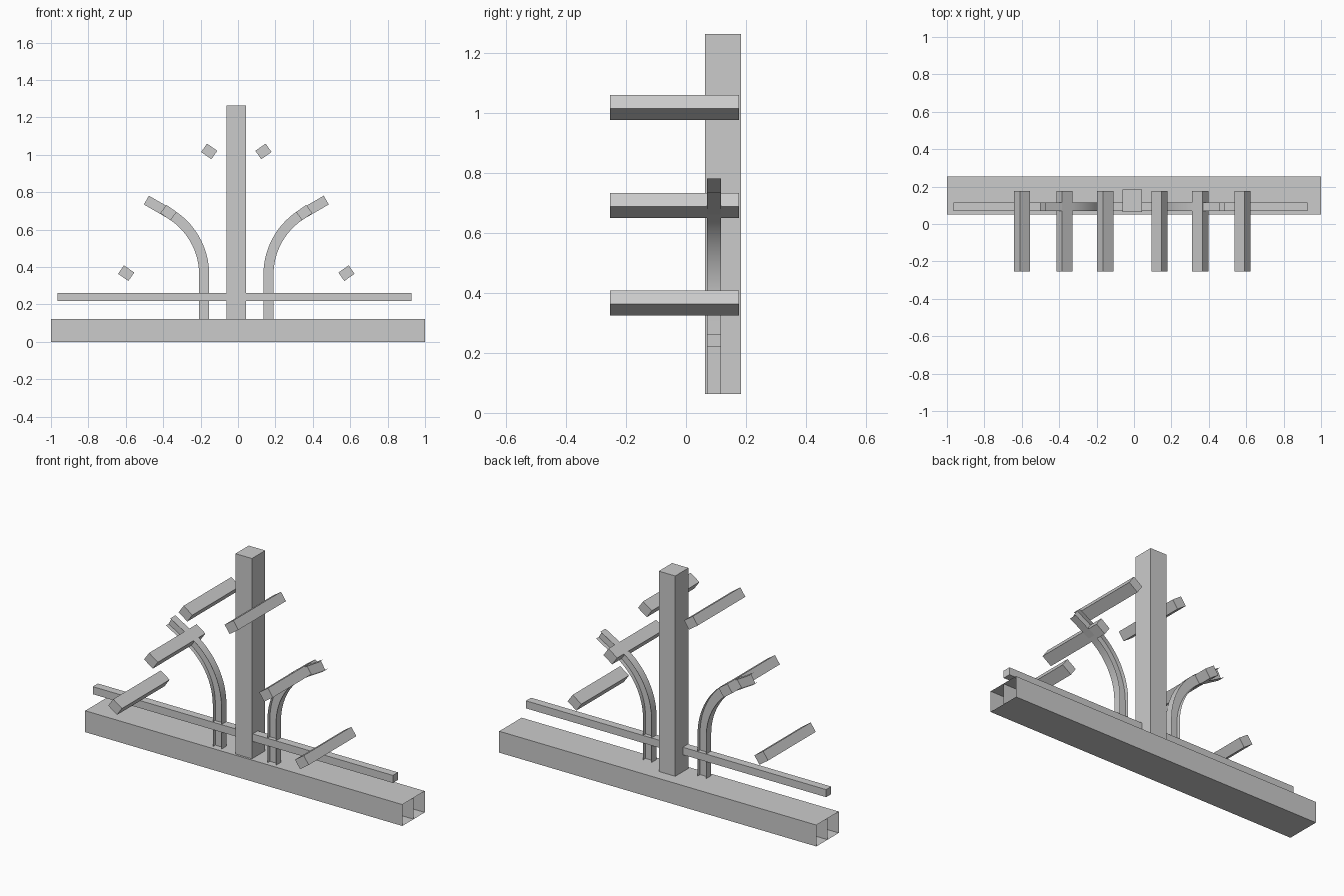
import bpy, bmesh, math
from mathutils import Vector

if "Cube" in bpy.data.objects:
    bpy.data.objects.remove(bpy.data.objects["Cube"])

CX = -0.009  # symmetry plane of the post, arms and brackets


def finish(bm, name, smooth=False):
    mesh = bpy.data.meshes.new(name)
    bm.to_mesh(mesh)
    bm.free()
    ob = bpy.data.objects.new(name, mesh)
    bpy.context.collection.objects.link(ob)
    if smooth:
        bpy.ops.object.select_all(action='DESELECT')
        ob.select_set(True)
        bpy.context.view_layer.objects.active = ob
        bpy.ops.object.shade_smooth_by_angle(angle=math.radians(30))
    return ob


def box(name, lo, hi, tilt=0.0):
    lo, hi = Vector(lo), Vector(hi)
    bm = bmesh.new()
    bmesh.ops.create_cube(bm, size=1)
    bmesh.ops.scale(bm, vec=hi - lo, verts=bm.verts)
    ob = finish(bm, name)
    ob.location = (lo + hi) / 2
    ob.rotation_euler.y = tilt
    return ob


def strip(bm, a, b):
    """Ribbon of quads between two rows of points."""
    va = [bm.verts.new(p) for p in a]
    vb = [bm.verts.new(p) for p in b]
    for i in range(len(a) - 1):
        bm.faces.new((va[i], va[i + 1], vb[i + 1], vb[i]))


# Base beam: open-ended thin sheet with a middle partition
bm = bmesh.new()
Y0, YM, Y1, H = 0.052, 0.153, 0.254, 0.122
loop = [(Y0, 0), (Y0, H), (YM, H), (Y1, H), (Y1, 0), (YM, 0), (Y0, 0)]
for (ya, za), (yb, zb) in list(zip(loop, loop[1:])) + [((YM, 0), (YM, H))]:
    strip(bm, [(-1, ya, za), (1, ya, za)], [(-1, yb, zb), (1, yb, zb)])
bmesh.ops.remove_doubles(bm, verts=bm.verts, dist=1e-5)
finish(bm, "base_beam")

# Upright post and horizontal rail
box("post", (CX - 0.052, 0.064, 0.063), (CX + 0.052, 0.184, 1.264))
box("rail", (-0.965, 0.07, 0.219), (0.928, 0.116, 0.262))

# Tilted arms pointing forward, three per side
for i, (dx, z) in enumerate([(0.145, 1.018), (0.363, 0.691), (0.589, 0.367)]):
    for side, s in (("left", -1), ("right", 1)):
        x = CX + s * dx
        box(f"arm_{side}_{i + 1}", (x - 0.0335, -0.253, z - 0.0275),
            (x + 0.0335, 0.176, z + 0.0275), -s * math.radians(35))

# Curved brackets: thin I-section swept up, around an arc, then straight out
R, X0, Z0 = 0.38, 0.172, 0.36
path = [(X0, 0.063, 0.0), (X0, Z0, 0.0)]  # x, z, turn angle
for i in range(1, 17):
    a = math.radians(60) * i / 16
    path.append((X0 + R * (1 - math.cos(a)), Z0 + R * math.sin(a), a))
xe, ze, ae = path[-1]
ext = 0.481 - xe
path.append((0.481, ze + ext / math.tan(ae), ae))


def row(s, off, y):
    return [(CX + s * (x - off * math.cos(a)), y, z + off * math.sin(a))
            for x, z, a in path]


for side, s in (("left", -1), ("right", 1)):
    bm = bmesh.new()
    for off in (-0.027, 0.027):
        strip(bm, row(s, off, 0.07), row(s, off, 0.116))
    strip(bm, row(s, -0.027, 0.093), row(s, 0.027, 0.093))
    finish(bm, f"bracket_{side}", smooth=True)
